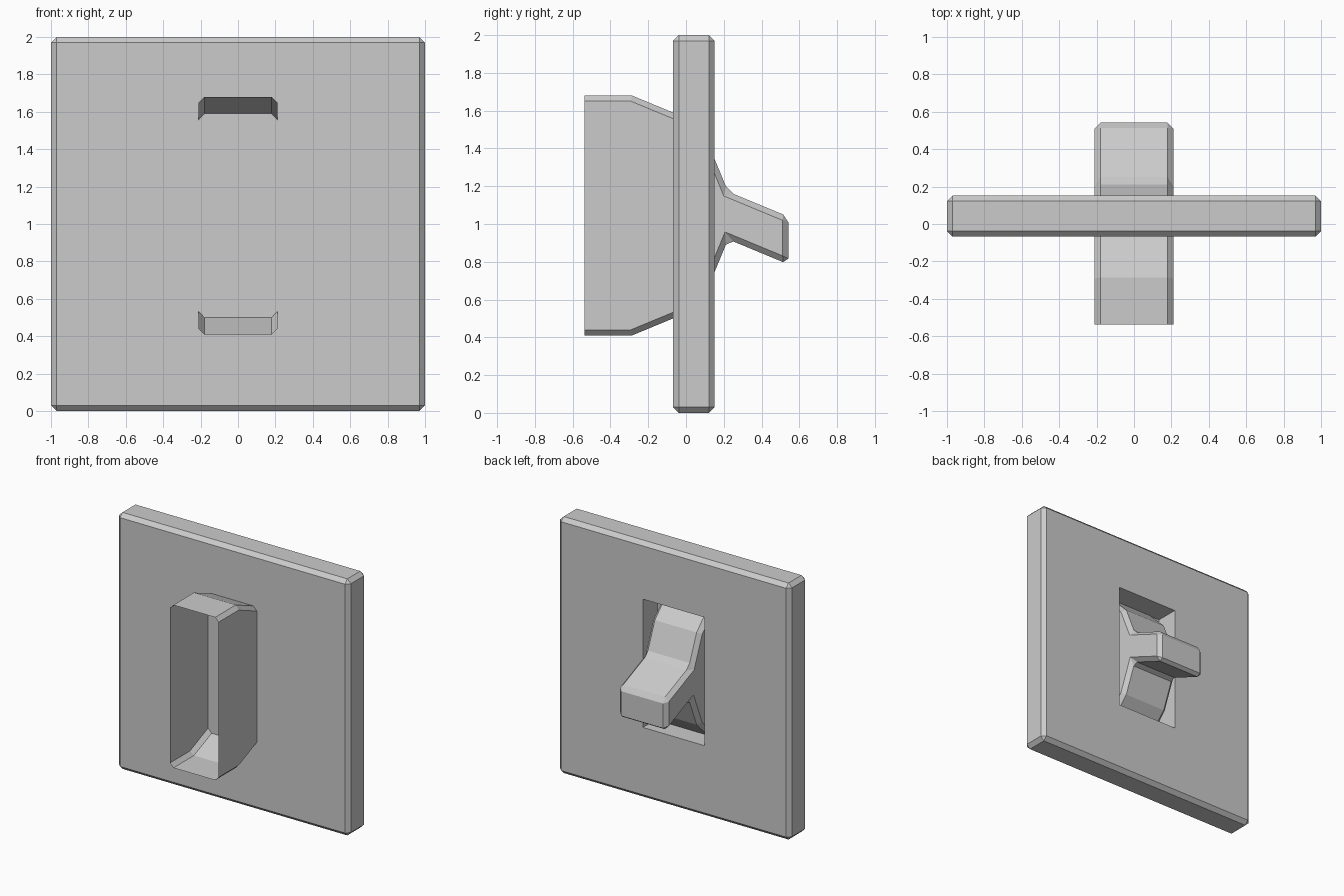
import bpy, bmesh, math
from mathutils import Vector

if "Cube" in bpy.data.objects:
    bpy.data.objects.remove(bpy.data.objects["Cube"])


def finish(bm, name):
    bmesh.ops.recalc_face_normals(bm, faces=bm.faces)
    mesh = bpy.data.meshes.new(name)
    bm.to_mesh(mesh)
    bm.free()
    obj = bpy.data.objects.new(name, mesh)
    bpy.context.collection.objects.link(obj)
    return obj


# Wall plate: chamfered slab with a rectangular pocket in the back face
bm = bmesh.new()
bmesh.ops.create_cube(bm, size=1)
for v in bm.verts:
    v.co = (v.co.x * 2, v.co.y * 0.22 + 0.042, v.co.z * 2 + 1)
bmesh.ops.bevel(bm, geom=bm.edges[:], offset=0.03, segments=1,
                affect='EDGES', profile=0.5)
bm.normal_update()
back = max(bm.faces, key=lambda f: f.calc_center_median().y)
bmesh.ops.inset_region(bm, faces=[back], thickness=0.3)
for v in back.verts:
    v.co.x = math.copysign(0.265, v.co.x)
    v.co.z = 1.055 + math.copysign(0.5, v.co.z - 1)
floor = bmesh.ops.extrude_discrete_faces(bm, faces=[back])['faces'][0]
for v in floor.verts:
    v.co.y = -0.03
finish(bm, "wall_plate")

# Rocker: part of a 16-sided barrel, one facet pulled out as the lever
centre_y, centre_z, apothem = -0.412, 1.045, 0.635
radius = apothem / math.cos(math.pi / 16)


def rim(deg):
    a = math.radians(deg)
    return Vector((centre_y + radius * math.cos(a), centre_z + radius * math.sin(a)))


profile = [rim(101.25 - 22.5 * i) for i in range(10)]
axis = Vector((math.cos(math.radians(22.5)), -math.sin(math.radians(22.5)))) * 0.345
profile[5:5] = [profile[4] + axis, profile[5] + axis]

bm = bmesh.new()
cap = bm.faces.new([bm.verts.new((-0.21, p.x, p.y)) for p in profile])
ext = bmesh.ops.extrude_face_region(bm, geom=[cap], use_keep_orig=True)
for g in ext['geom']:
    if isinstance(g, bmesh.types.BMVert):
        g.co.x = 0.21
# open rear of the barrel
bm.normal_update()
rear = min(bm.faces, key=lambda f: f.calc_center_median().y)
bmesh.ops.recalc_face_normals(bm, faces=bm.faces)
bmesh.ops.delete(bm, geom=[rear], context='FACES_ONLY')
rocker = finish(bm, "rocker_switch")
bev = rocker.modifiers.new("chamfer", 'BEVEL')
bev.width = 0.03
bev.segments = 1
bev.limit_method = 'ANGLE'
bev.angle_limit = math.radians(30)
